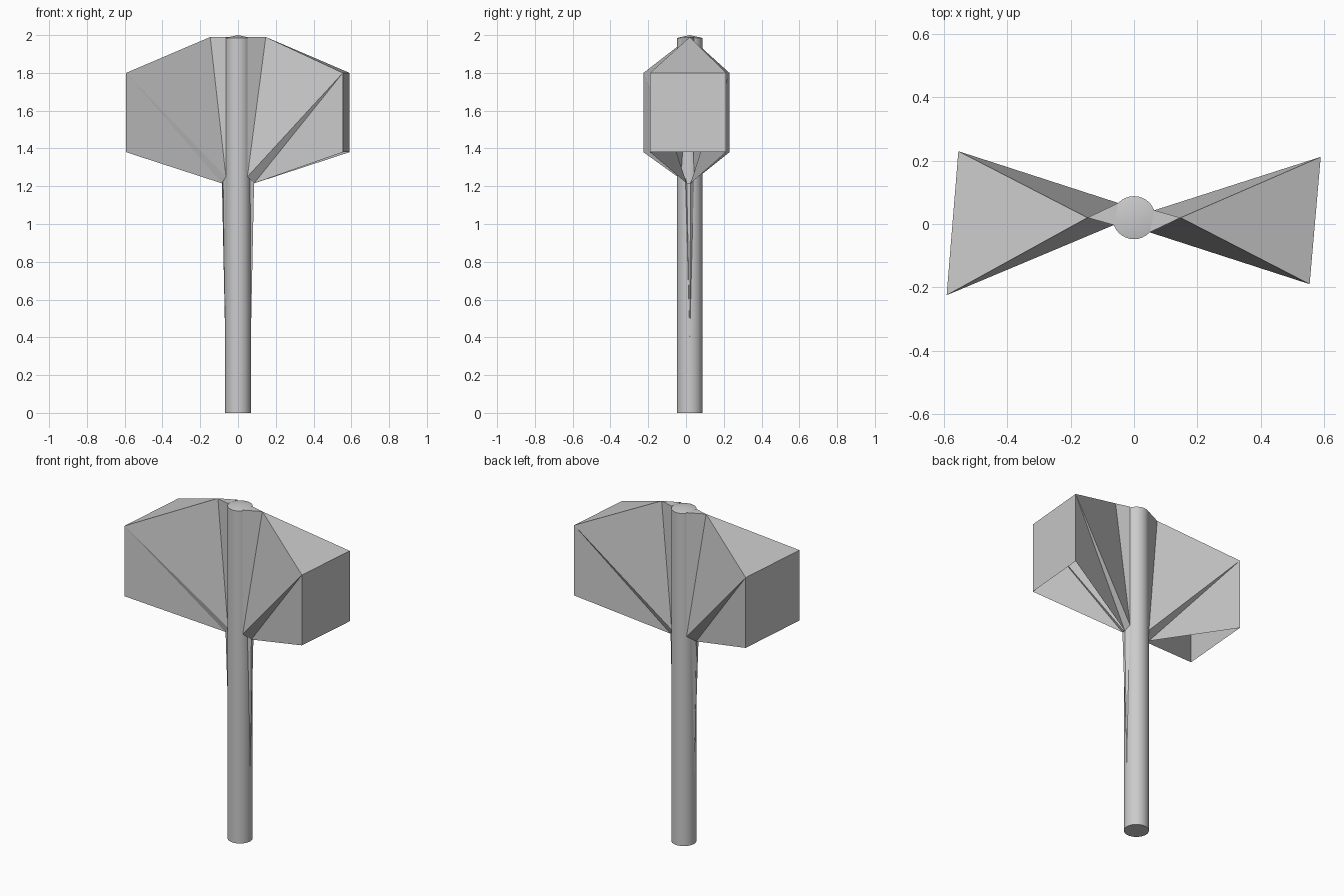
import bpy, bmesh, math
from mathutils import Vector

cube = bpy.data.objects.get("Cube")
if cube:
    bpy.data.objects.remove(cube, do_unlink=True)

GREY = (0.6, 0.6, 0.6, 1)
mat = bpy.data.materials.new("plain grey")
mat.use_nodes = True
mat.diffuse_color = GREY
mat.node_tree.nodes["Principled BSDF"].inputs["Base Color"].default_value = GREY

AXIS_Y, RADIUS, TOP = 0.02, 0.068, 1.985


def finish(bm, name):
    bmesh.ops.remove_doubles(bm, verts=bm.verts, dist=0.0001)
    bmesh.ops.recalc_face_normals(bm, faces=bm.faces)
    mesh = bpy.data.meshes.new(name)
    bm.to_mesh(mesh)
    bm.free()
    mesh.materials.append(mat)
    obj = bpy.data.objects.new(name, mesh)
    bpy.context.collection.objects.link(obj)
    return obj


def panel(bm, *points):
    bm.faces.new([bm.verts.new(p) for p in points])


def on_shaft(degrees, z):
    a = math.radians(degrees)
    return Vector((RADIUS * math.cos(a), AXIS_Y + RADIUS * math.sin(a), z))


# Round shaft with a shallow cone on top
bm = bmesh.new()
rings = [[bm.verts.new(on_shaft(i * 11.25, z)) for i in range(32)] for z in (0, TOP)]
apex = bm.verts.new((0, AXIS_Y, 2))
bm.faces.new(rings[0])
for i in range(32):
    j = (i + 1) % 32
    bm.faces.new((rings[0][i], rings[0][j], rings[1][j], rings[1][i]))
    bm.faces.new((rings[1][i], rings[1][j], apex))
shaft = finish(bm, "shaft")
bpy.context.view_layer.objects.active = shaft
shaft.select_set(True)
bpy.ops.object.shade_smooth_by_angle(angle=math.radians(35))


# Flared wing: outer block face, folded side panels and an open underside
def wing(name, side, tips, angles):
    bm = bmesh.new()
    ridge = Vector((side * 0.147, AXIS_Y, 1.99))
    upper = [Vector((x, y, 1.8)) for x, y in tips]
    lower = [Vector((x, y, 1.38)) for x, y in tips]
    rim = [on_shaft(a, 1.99) for a in angles]
    for k, offset in enumerate((-0.016, 0.004)):
        root = on_shaft(angles[k], 1.25)
        heel = Vector((side * 0.085, AXIS_Y + offset, 1.215))
        panel(bm, ridge, upper[k], root)
        panel(bm, ridge, root, rim[k])
        panel(bm, upper[k], heel, root)
        panel(bm, upper[k], lower[k], heel)
    panel(bm, upper[0], upper[1], lower[1], lower[0])
    panel(bm, ridge, upper[0], upper[1])
    panel(bm, ridge, rim[0], rim[1])
    finish(bm, name)


# Thin tapering fin that runs down the shaft below each wing
def fin(name, side):
    bm = bmesh.new()
    x = side * 0.085
    front, back = Vector((x, 0.004, 1.215)), Vector((x, 0.024, 1.215))
    roots = [on_shaft((180 if side < 0 else 0) + a, 1.25) for a in (-20, 20)]
    foot = Vector((side * 0.068, AXIS_Y, 0.4))
    panel(bm, front, back, foot)
    panel(bm, front, foot, roots[0])
    panel(bm, back, foot, roots[1])
    finish(bm, name)


wing("left_wing", 1, [(0.555, -0.19), (0.59, 0.212)], (-43, 20))
wing("right_wing", -1, [(-0.592, -0.225), (-0.555, 0.23)], (200, 137))
fin("left_fin", 1)
fin("right_fin", -1)
